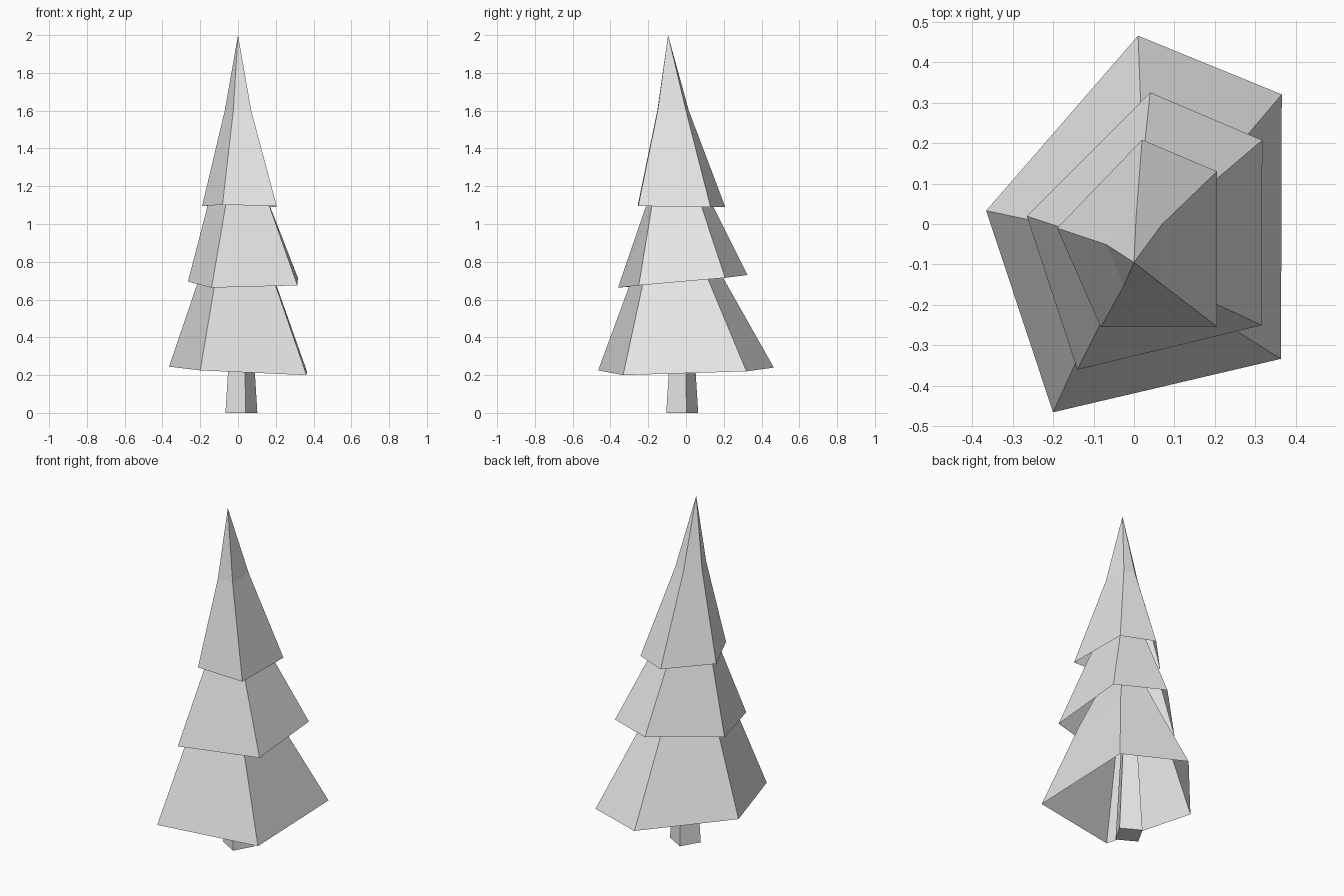
import bpy, bmesh
from mathutils import Vector

cube = bpy.data.objects.get("Cube")
if cube:
    bpy.data.objects.remove(cube, do_unlink=True)

grey = bpy.data.materials.new("plain_grey")
grey.use_nodes = True
COLOUR = (0.8, 0.8, 0.8, 1)
grey.diffuse_color = COLOUR
grey.node_tree.nodes["Principled BSDF"].inputs["Base Color"].default_value = COLOUR


def loft(name, rings, tip=None, capped=False):
    """Skin counter-clockwise rings from bottom to top, then close to a tip or with caps."""
    bm = bmesh.new()
    rows = [[bm.verts.new(p) for p in ring] for ring in rings]
    n = len(rows[0])
    for low, high in zip(rows, rows[1:]):
        for i in range(n):
            j = (i + 1) % n
            bm.faces.new((low[i], low[j], high[j], high[i]))
    if tip:
        top = bm.verts.new(tip)
        for i in range(n):
            bm.faces.new((rows[-1][i], rows[-1][(i + 1) % n], top))
    if capped:
        bm.faces.new(rows[0][::-1])
        bm.faces.new(rows[-1])
    mesh = bpy.data.meshes.new(name)
    bm.to_mesh(mesh)
    bm.free()
    mesh.materials.append(grey)
    obj = bpy.data.objects.new(name, mesh)
    bpy.context.collection.objects.link(obj)
    return obj


def level(z, points):
    return [(x, y, z) for x, y in points]


# Hollow branch tiers: uneven five-sided skirts, open underneath
loft("lower_branches", [
    [(0.01, 0.465, 0.24), (-0.365, 0.033, 0.245), (-0.2, -0.465, 0.225),
     (0.363, -0.333, 0.2), (0.365, 0.32, 0.22)],
    level(0.7, [(0.02, 0.205), (-0.21, 0), (-0.12, -0.29), (0.19, -0.225), (0.195, 0.12)]),
], tip=(0, -0.08, 1.2))

loft("middle_branches", [
    [(0.04, 0.325, 0.73), (-0.265, 0.02, 0.695), (-0.14, -0.36, 0.663),
     (0.315, -0.25, 0.675), (0.317, 0.207, 0.715)],
    level(1.1, [(0.02, 0.14), (-0.16, -0.015), (-0.065, -0.21), (0.165, -0.18), (0.167, 0.08)]),
], tip=(0, -0.09, 1.55))

loft("top_branches", [
    [(0.02, 0.208, 1.09), (-0.19, -0.01, 1.095), (-0.082, -0.255, 1.102),
     (0.205, -0.253, 1.095), (0.205, 0.13, 1.09)],
    level(1.6, [(0.005, 0.015), (-0.07, -0.05), (-0.025, -0.152), (0.07, -0.15), (0.07, 0)]),
], tip=(0, -0.095, 2))

# Trunk: turned square post that narrows upwards
centre = Vector((0.018, -0.02))
side = Vector((0.082, 0.022))
corners = [side, Vector((-side.y, side.x)), -side, Vector((side.y, -side.x))]
loft("trunk", [level(z, [centre + c * s for c in corners])
               for z, s in ((0, 1.03), (0.7, 0.5))], capped=True)
